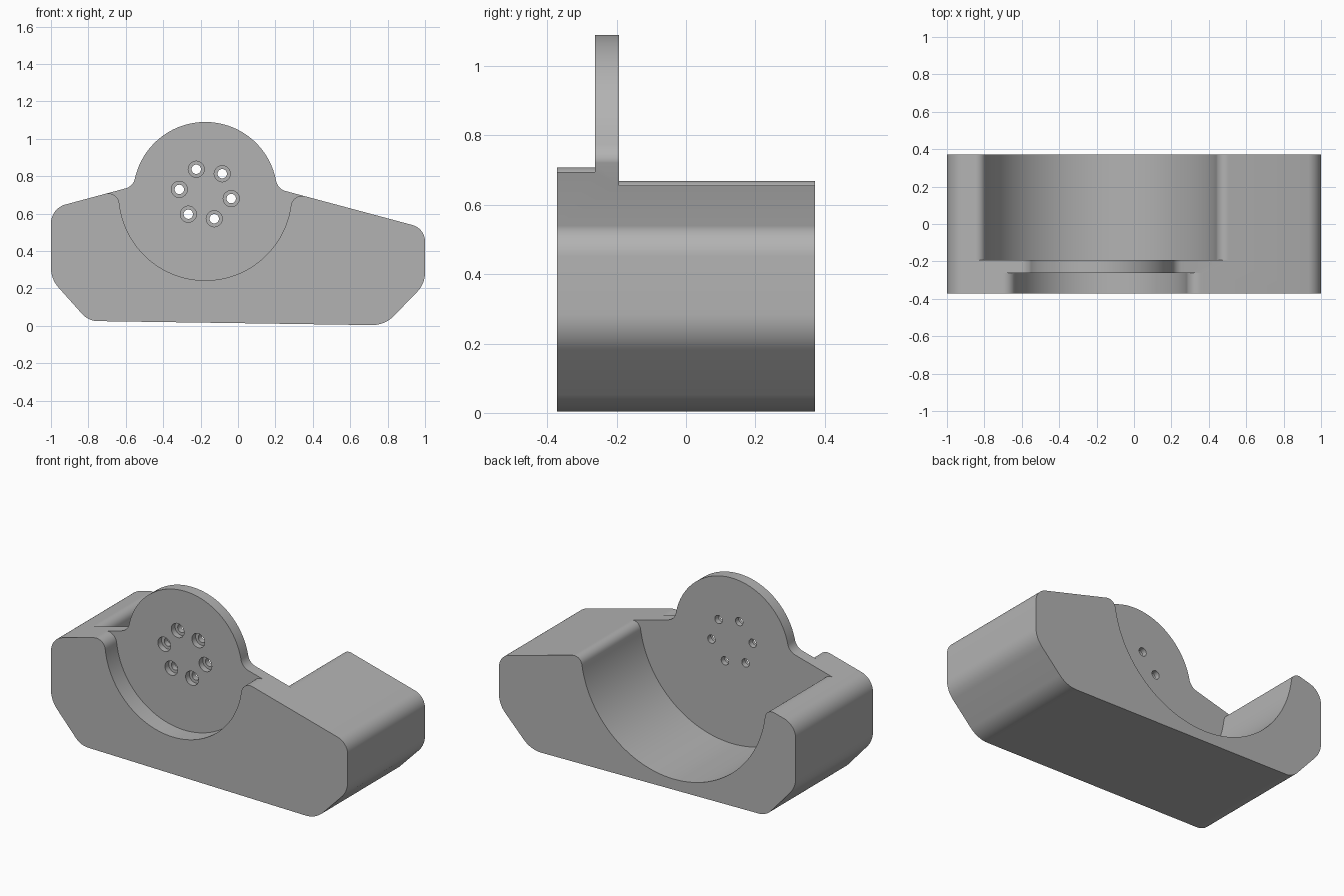
import bpy, bmesh, math
from mathutils import Vector

if "Cube" in bpy.data.objects:
    bpy.data.objects.remove(bpy.data.objects["Cube"])

HUB = Vector((-0.175, 0.705))           # axis of disc, recess and cradle (x, z)
SLOPE = math.radians(15)                # fall of both shoulders
SHOULDER = {-1: Vector((-1, 0.628)), 1: Vector((1, 0.521))}
FRONT, BACK = -0.372, 0.372
PLATE_FRONT, PLATE_BACK = -0.262, -0.193

grey = bpy.data.materials.new("plain grey")
grey.use_nodes = True
colour = (0.45, 0.45, 0.45, 1)
grey.diffuse_color = colour
grey.node_tree.nodes["Principled BSDF"].inputs["Base Color"].default_value = colour


def sweep(centre, radius, a, b, steps=10):
    """Arc between two directions."""
    a, b = a.normalized(), b.normalized()
    return [centre + radius * a.slerp(b, i / steps) for i in range(steps + 1)]


def rounded(before, p, after, cut):
    """Rounded corner that starts a given distance from the corner."""
    u, v = (before - p).normalized(), (after - p).normalized()
    centre = p + (u + v) * cut / (1 + u.dot(v))
    a, b = p + u * cut - centre, p + v * cut - centre
    return sweep(centre, a.length, a, b)


def flare(side, radius, fillet, s):
    """Fillet from the hub circle to a shoulder, above (1) or below (-1) it."""
    n = Vector((side * math.sin(SLOPE), math.cos(SLOPE)))
    t = Vector((side * math.cos(SLOPE), -math.sin(SLOPE)))
    rise = n.dot(SHOULDER[side] - HUB) + s * fillet
    centre = HUB + n * rise + t * math.sqrt((radius + fillet) ** 2 - rise ** 2)
    return sweep(centre, fillet, HUB - centre, -s * n)


def hub_arc(start, end, radius, steps=72):
    """Counterclockwise arc around the hub, without its end points."""
    a, b = start - HUB, end - HUB
    a0 = math.atan2(a.y, a.x)
    span = (math.atan2(b.y, b.x) - a0) % math.tau
    angles = [a0 + span * i / steps for i in range(1, steps)]
    return [HUB + radius * Vector((math.cos(k), math.sin(k))) for k in angles]


def prism(name, outline, y0, y1):
    """Solid made by extruding an x-z outline along y."""
    bm = bmesh.new()
    face = bm.faces.new([bm.verts.new((p.x, y0, p.y)) for p in outline])
    grown = bmesh.ops.extrude_face_region(bm, geom=[face])["geom"]
    verts = [g for g in grown if isinstance(g, bmesh.types.BMVert)]
    bmesh.ops.translate(bm, verts=verts, vec=(0, y1 - y0, 0))
    bmesh.ops.recalc_face_normals(bm, faces=bm.faces)
    mesh = bpy.data.meshes.new(name)
    bm.to_mesh(mesh)
    bm.free()
    mesh.materials.append(grey)
    obj = bpy.data.objects.new(name, mesh)
    bpy.context.collection.objects.link(obj)
    return obj


def carve(target, cutter):
    """Subtract a cutter and discard it."""
    cutter.hide_render = True
    mod = target.modifiers.new("carve", "BOOLEAN")
    mod.operation, mod.solver, mod.object = "DIFFERENCE", "EXACT", cutter
    bpy.context.view_layer.objects.active = target
    bpy.ops.object.modifier_apply(modifier=mod.name)
    bpy.data.objects.remove(cutter)


def trough(name, radius, fillet, y0, y1):
    """Round cutter with flared lips, open at the top."""
    left, right = flare(-1, radius, fillet, -1), flare(1, radius, fillet, -1)
    roof = [Vector((right[-1].x, 1.5)), Vector((left[-1].x, 1.5))]
    outline = left[::-1] + hub_arc(left[0], right[0], radius) + right + roof
    return prism(name, outline, y0, y1)


def circle(centre, radius, steps=32):
    return [centre + radius * Vector((math.cos(k), math.sin(k)))
            for k in (math.tau * i / steps for i in range(steps))]


# Block outline with the disc rising from its top
disc_r = 0.385
right, left = flare(1, disc_r, 0.07, 1), flare(-1, disc_r, 0.07, 1)
low_left, low_right = Vector((-0.8, 0.026)), Vector((0.785, 0.003))
side_right, side_left = Vector((1, 0.225)), Vector((-1, 0.25))
corners = [right[-1], SHOULDER[1], side_right, low_right, low_left,
           side_left, SHOULDER[-1], left[-1]]
cuts = [0.07, 0.06, 0.07, 0.05, 0.06, 0.08]
outline = []
for i, cut in enumerate(cuts):
    outline += rounded(*corners[i:i + 3], cut)
outline += left[::-1] + hub_arc(right[0], left[0], disc_r)[::-1] + right
body = prism("cradle_block", outline, FRONT, BACK)

# Shallow front recess and deep rear cradle, leaving the thin disc between
carve(body, trough("front_recess", 0.462, 0.06, -0.6, PLATE_FRONT))
carve(body, trough("rear_cradle", 0.623, 0.05, PLATE_BACK, 0.6))

# Ring of counterbored screw holes
for i in range(6):
    k = math.radians(60 * i - 10)
    spot = HUB + 0.141 * Vector((math.cos(k), math.sin(k)))
    carve(body, prism("counterbore", circle(spot, 0.043), -0.3, -0.226))
    carve(body, prism("screw_hole", circle(spot, 0.025), -0.3, -0.1))

bpy.ops.object.select_all(action="DESELECT")
body.select_set(True)
bpy.context.view_layer.objects.active = body
bpy.ops.object.shade_smooth_by_angle(angle=math.radians(30))
